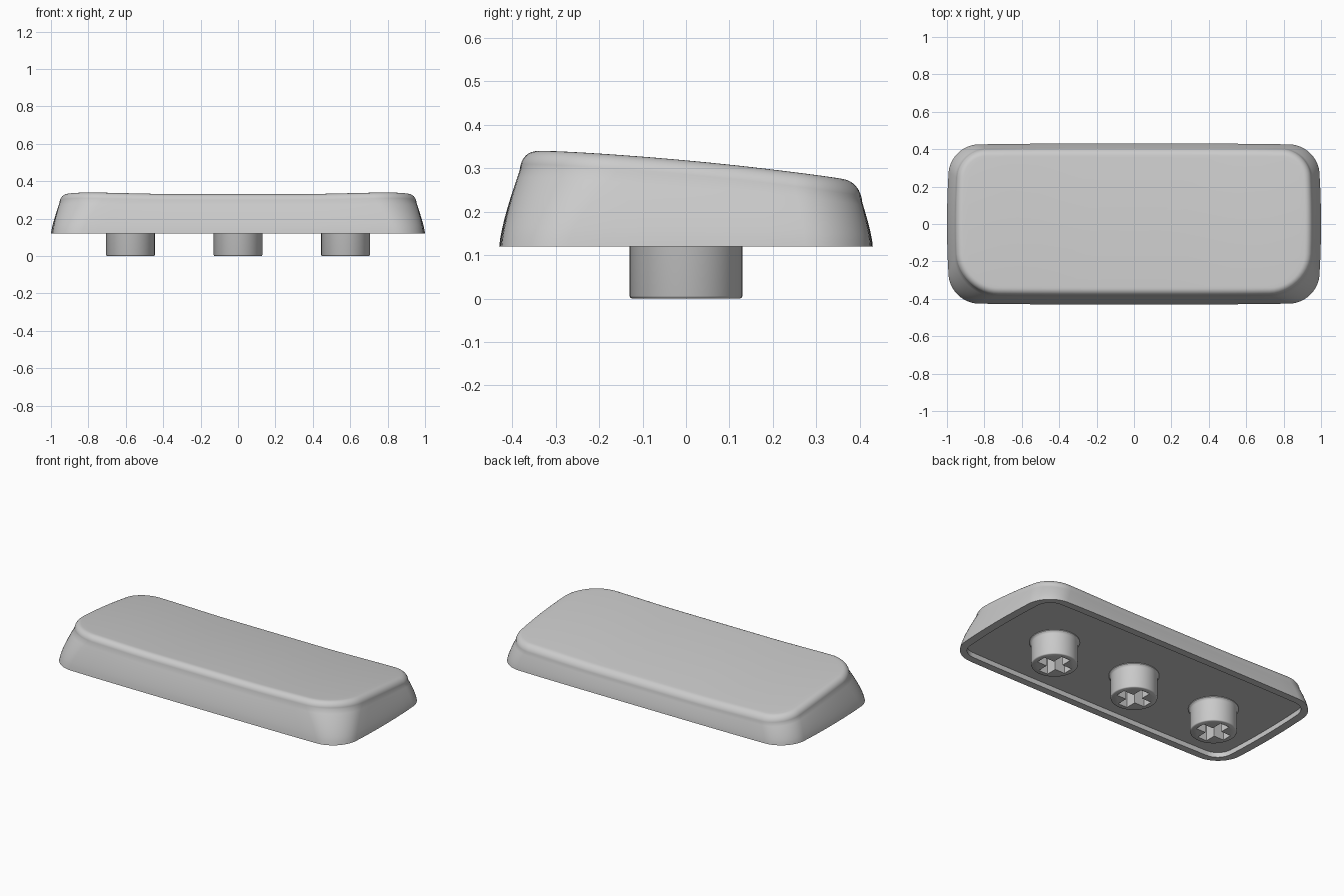
import bpy
import bmesh
import math

if "Cube" in bpy.data.objects:
    bpy.data.objects.remove(bpy.data.objects["Cube"])

BASE_Z, CEILING_Z = 0.12, 0.15
FILLET = 0.04

plastic = bpy.data.materials.new("grey plastic")
plastic.use_nodes = True
GREY = (0.6, 0.6, 0.6, 1)
plastic.diffuse_color = GREY
plastic.node_tree.nodes["Principled BSDF"].inputs["Base Color"].default_value = GREY


def outline(hx, front, back, r_front, r_back, bow=0.02):
    """Rounded rectangle with gently bowed sides, counter-clockwise."""
    corners = [(hx, back, r_back, 0), (-hx, back, r_back, 1),
               (-hx, front, r_front, 2), (hx, front, r_front, 3)]
    pts = []
    for x, y, r, quarter in corners:
        cx, cy = x - math.copysign(r, x), y - math.copysign(r, y)
        arc = []
        for i in range(13):
            a = (quarter + i / 12) * math.pi / 2
            arc.append((cx + r * math.cos(a), cy + r * math.sin(a)))
        pts.append(arc)
    # Straight runs are subdivided so that the bow stays smooth
    ring = []
    for k, arc in enumerate(pts):
        ring += arc
        (x0, y0), (x1, y1) = arc[-1], pts[(k + 1) % 4][0]
        steps = 16 if k % 2 == 0 else 6
        ring += [(x0 + (x1 - x0) * i / steps, y0 + (y1 - y0) * i / steps)
                 for i in range(1, steps)]
    return [(x * (1 - bow * (y / 0.43) ** 2), y * (1 - bow * x ** 4)) for x, y in ring]


def top_z(x, y):
    """Sloping top face, a little higher towards both ends."""
    t = min(max((abs(x) - 0.3) / 0.6, 0), 1)
    return 0.308 - 0.092 * y - 0.07 * y * y + 0.01 * t * t * (3 - 2 * t)


def finish(bm, name):
    bmesh.ops.recalc_face_normals(bm, faces=bm.faces)
    mesh = bpy.data.meshes.new(name)
    bm.to_mesh(mesh)
    bm.free()
    mesh.materials.append(plastic)
    obj = bpy.data.objects.new(name, mesh)
    bpy.context.collection.objects.link(obj)
    return obj


def smooth(obj):
    bpy.ops.object.select_all(action="DESELECT")
    obj.select_set(True)
    bpy.context.view_layer.objects.active = obj
    bpy.ops.object.shade_smooth_by_angle(angle=math.radians(40))


def loft(rings, name):
    bm = bmesh.new()
    loops = [[bm.verts.new(p) for p in ring] for ring in rings]
    for a, b in zip(loops, loops[1:]):
        for i in range(len(a)):
            j = (i + 1) % len(a)
            bm.faces.new((a[i], a[j], b[j], b[i]))
    bm.faces.new(loops[0])
    bm.faces.new(loops[-1])
    return finish(bm, name)


# Cap shell: hollow underside, tapered walls, rounded rim, sloping top
inner = outline(0.95, -0.385, 0.385, 0.09, 0.09)
bottom = outline(1.0, -0.43, 0.43, 0.15, 0.15)
rim = outline(0.955, -0.383, 0.406, 0.22, 0.15)

rings = [[(x, y, CEILING_Z) for x, y in inner],
         [(x, y, BASE_Z) for x, y in inner]]
for i in range(9):
    f = i / 8
    g = f ** 1.35
    ring = []
    for (bx, by), (rx, ry) in zip(bottom, rim):
        height = top_z(rx, ry) - FILLET - BASE_Z
        ring.append((bx + (rx - bx) * g, by + (ry - by) * g, BASE_Z + height * f))
    rings.append(ring)


def inset(d):
    return outline(0.955 - d, -0.383 + d, 0.406 - d, 0.22 - d, 0.15 - d)


for i in range(1, 9):
    a = i / 8 * math.pi / 2
    rings.append([(x, y, top_z(x, y) - FILLET * (1 - math.sin(a)))
                  for x, y in inset(FILLET * (1 - math.cos(a)))])
plateau = inset(FILLET)
for s in (0.97, 0.93, 0.86, 0.78, 0.68, 0.56, 0.42, 0.28, 0.14, 0.02):
    rings.append([(x * s, y * s, top_z(x * s, y * s)) for x, y in plateau])
smooth(loft(rings, "cap_shell"))


# Stems: turned posts with a collar at the ceiling and a cross-shaped socket
def cross_cutter(x):
    a, w = 0.098, 0.031
    quarter = [(a, -w), (a, w), (w, w)]
    pts = []
    for k in range(4):
        c, s = round(math.cos(k * math.pi / 2)), round(math.sin(k * math.pi / 2))
        pts += [(px * c - py * s + x, px * s + py * c) for px, py in quarter]
    obj = loft([[(px, py, z) for px, py in pts] for z in (-0.05, 0.14)], "socket_cutter")
    obj.hide_render = True
    return obj


PROFILE = [(0.124, 0), (0.128, 0.002), (0.13, 0.006), (0.13, 0.132),
           (0.133, 0.14), (0.14, 0.146), (0.14, 0.16)]
for side, x in (("right", -0.575), ("middle", 0), ("left", 0.575)):
    stem = loft([[(x + r * math.cos(t * math.tau / 48), r * math.sin(t * math.tau / 48), z)
                  for t in range(48)] for r, z in PROFILE], side + "_stem")
    cutter = cross_cutter(x)
    cut = stem.modifiers.new("socket", "BOOLEAN")
    cut.operation = "DIFFERENCE"
    cut.solver = "EXACT"
    cut.object = cutter
    bpy.context.view_layer.objects.active = stem
    bpy.ops.object.modifier_apply(modifier=cut.name)
    bpy.data.objects.remove(cutter)
    smooth(stem)
